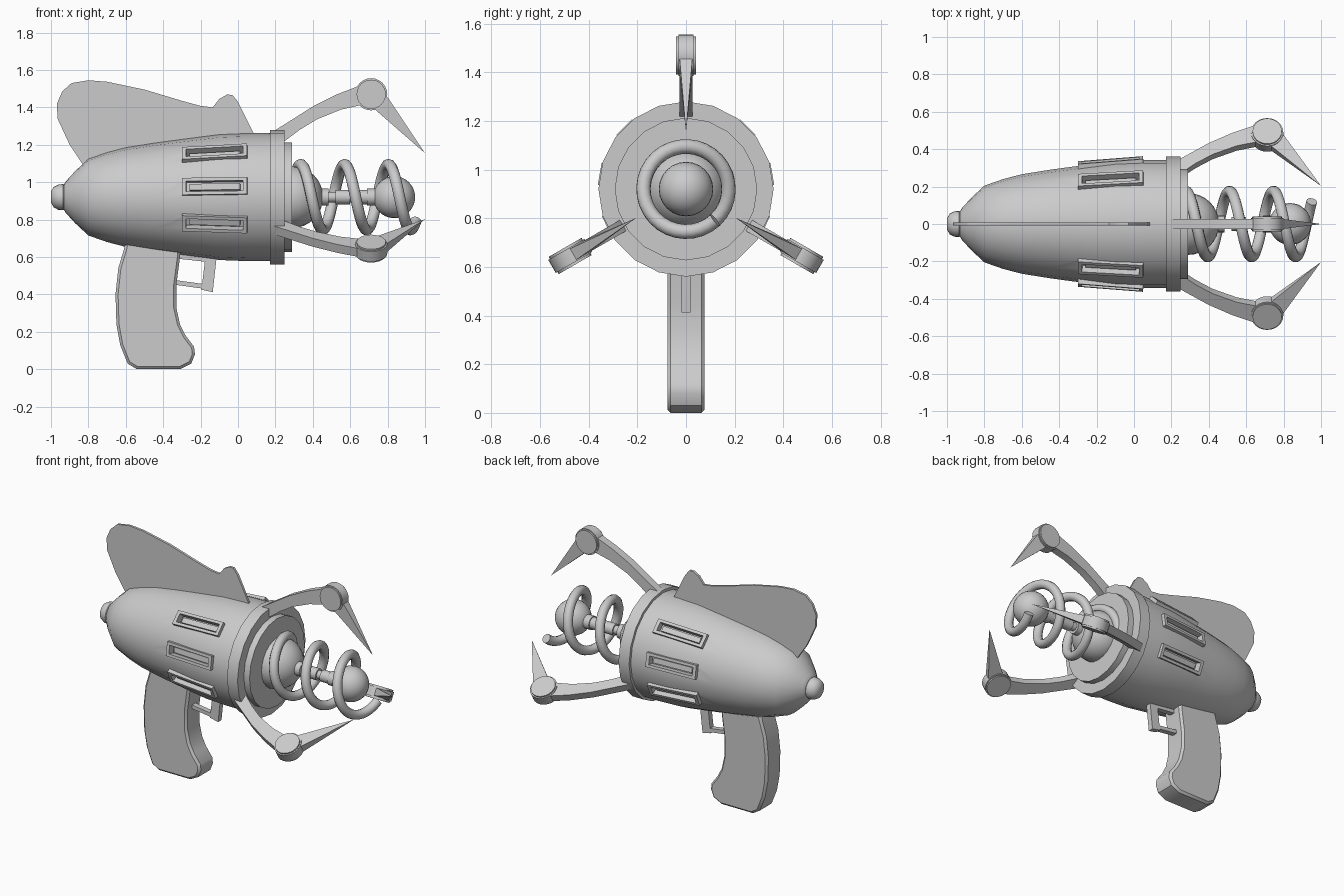
import bpy, bmesh, math
from mathutils import Matrix, Vector

cube = bpy.data.objects.get("Cube")
if cube:
    bpy.data.objects.remove(cube, do_unlink=True)

GREY = bpy.data.materials.new("plain_grey")
GREY.use_nodes = True
colour = (0.6, 0.6, 0.6, 1)
GREY.diffuse_color = colour
GREY.node_tree.nodes["Principled BSDF"].inputs["Base Color"].default_value = colour

AXIS = Matrix.Translation((0, 0, 0.92))   # barrel axis height


def select(obj):
    bpy.ops.object.select_all(action='DESELECT')
    obj.select_set(True)
    bpy.context.view_layer.objects.active = obj


def finish(name, bm, matrix=Matrix(), smooth=True):
    """Turn a bmesh into a named, shaded object."""
    bmesh.ops.recalc_face_normals(bm, faces=bm.faces)
    mesh = bpy.data.meshes.new(name)
    bm.to_mesh(mesh)
    bm.free()
    mesh.materials.append(GREY)
    obj = bpy.data.objects.new(name, mesh)
    bpy.context.collection.objects.link(obj)
    obj.matrix_world = matrix
    if smooth:
        select(obj)
        bpy.ops.object.shade_smooth_by_angle(angle=math.radians(32))
    return obj


def apply_modifier(obj, mod):
    select(obj)
    bpy.ops.object.modifier_apply(modifier=mod.name)


def revolve(name, profile, sides=20):
    """Spin an (x, radius) profile around the barrel axis."""
    bm = bmesh.new()
    verts = [bm.verts.new((x, 0, r)) for x, r in profile]
    edges = [bm.edges.new(pair) for pair in zip(verts, verts[1:])]
    bmesh.ops.spin(bm, geom=verts + edges, cent=(0, 0, 0), axis=(1, 0, 0),
                   angle=math.tau, steps=sides, use_duplicate=False)
    bmesh.ops.remove_doubles(bm, verts=bm.verts, dist=0.0005)
    return finish(name, bm, AXIS)


def plate(name, outline, half, matrix=Matrix(), bevel=0):
    """Extrude an (x, z) outline to a slab centred on y = 0."""
    bm = bmesh.new()
    face = bm.faces.new([bm.verts.new((x, -half, z)) for x, z in outline])
    out = bmesh.ops.extrude_face_region(bm, geom=[face])
    moved = [g for g in out["geom"] if isinstance(g, bmesh.types.BMVert)]
    bmesh.ops.translate(bm, verts=moved, vec=(0, 2 * half, 0))
    obj = finish(name, bm, matrix)
    if bevel:
        mod = obj.modifiers.new("edge", 'BEVEL')
        mod.width, mod.segments = bevel, 1
        mod.limit_method, mod.angle_limit = 'ANGLE', math.radians(50)
        apply_modifier(obj, mod)
    return obj


def ball(name, x, radius):
    bm = bmesh.new()
    bmesh.ops.create_uvsphere(bm, u_segments=24, v_segments=16, radius=radius)
    return finish(name, bm, AXIS @ Matrix.Translation((x, 0, 0)) @ Matrix.Rotation(math.pi / 2, 4, 'Y'))


def box(bm, size, centre, matrix=Matrix()):
    m = matrix @ Matrix.Translation(centre) @ Matrix.Diagonal((*size, 1))
    bmesh.ops.create_cube(bm, size=1, matrix=m)


# Barrel shell, nose and front rings
barrel = revolve("barrel", [(-0.935, 0), (-0.935, 0.06), (-0.92, 0.085), (-0.87, 0.14),
                            (-0.8, 0.205), (-0.7, 0.24), (-0.6, 0.266), (-0.45, 0.29),
                            (-0.28, 0.313), (-0.1, 0.336), (0.05, 0.342), (0.18, 0.342), (0.18, 0)])
revolve("nose_knob", [(-1, 0), (-1, 0.03), (-0.985, 0.055), (-0.96, 0.068),
                      (-0.935, 0.07), (-0.92, 0.06), (-0.92, 0)])
revolve("front_ring", [(0.17, 0), (0.17, 0.36), (0.248, 0.36), (0.248, 0)])
revolve("inner_ring", [(0.24, 0), (0.24, 0.293), (0.29, 0.293), (0.29, 0)])

# Vent windows: pockets cut into the shell, each with a raised frame
vent_places = []
for side in (1, -1):
    for lift in (45, 10, -25):
        turn = math.radians(lift if side < 0 else 180 - lift)
        vent_places.append(AXIS @ Matrix.Rotation(-turn, 4, 'X')
                           @ Matrix.Translation((-0.125, -0.332, 0))
                           @ Matrix.Rotation(math.radians(-4.5), 4, 'Z'))
cut = bmesh.new()
for place in vent_places:
    box(cut, (0.32, 0.08, 0.065), (0, 0, 0), place)
cutter = finish("vent_cutter", cut, smooth=False)
cutter.hide_render = True
mod = barrel.modifiers.new("vents", 'BOOLEAN')
mod.operation, mod.solver, mod.object = 'DIFFERENCE', 'EXACT', cutter
apply_modifier(barrel, mod)
bpy.data.objects.remove(cutter, do_unlink=True)

frames = bmesh.new()
for place in vent_places:
    for s in (1, -1):
        box(frames, (0.35, 0.045, 0.018), (0, 0.008, s * 0.037), place)
        box(frames, (0.022, 0.045, 0.056), (s * 0.164, 0.008, 0), place)
    box(frames, (0.27, 0.03, 0.034), (0, 0.025, 0), place)
finish("vent_frames", frames, smooth=False)

# Emitter: dome, rod with collars, end ball
ball("emitter_dome", 0.29, 0.165)
revolve("emitter_rod", [(0.4, 0), (0.4, 0.045), (0.485, 0.045), (0.485, 0.028), (0.52, 0.028),
                        (0.52, 0.038), (0.6, 0.038), (0.6, 0.028), (0.63, 0.028), (0.63, 0.038),
                        (0.69, 0.038), (0.69, 0.045), (0.76, 0.045), (0.76, 0)], 16)
ball("emitter_ball", 0.835, 0.112)

# Coil spring around the emitter
curve = bpy.data.curves.new("coil", 'CURVE')
curve.dimensions = '3D'
curve.bevel_depth, curve.bevel_resolution, curve.use_fill_caps = 0.03, 3, True
spline = curve.splines.new('POLY')
count = 96
spline.points.add(count - 1)
for i, p in enumerate(spline.points):
    t = -0.35 + 2.97 * i / (count - 1)
    a = t * math.tau
    p.co = (0.335 + 0.235 * t, -0.175 * math.sin(a), 0.175 * math.cos(a), 1)
curve.materials.append(GREY)
coil = bpy.data.objects.new("coil", curve)
bpy.context.collection.objects.link(coil)
coil.matrix_world = AXIS
select(coil)
bpy.ops.object.convert(target='MESH')
bpy.ops.object.shade_smooth_by_angle(angle=math.radians(50))

# Three claws around the barrel
arm_outline = [(0.13, 0.315), (0.25, 0.39), (0.4, 0.485), (0.53, 0.55), (0.66, 0.6), (0.72, 0.56),
               (0.67, 0.495), (0.55, 0.468), (0.42, 0.415), (0.33, 0.36), (0.25, 0.3), (0.2, 0.28)]
for label, degrees in (("top", 0), ("left_side", 120), ("right_side", 240)):
    spoke = AXIS @ Matrix.Rotation(math.radians(degrees), 4, 'X')
    plate(label + "_arm", arm_outline, 0.026, spoke)
    # pivot with stepped caps
    bm = bmesh.new()
    for radius, depth in ((0.086, 0.062), (0.078, 0.082)):
        bmesh.ops.create_cone(bm, cap_ends=True, segments=24, radius1=radius, radius2=radius, depth=depth,
                              matrix=Matrix.Translation((0.712, 0, 0.55)) @ Matrix.Rotation(math.pi / 2, 4, 'X'))
    finish(label + "_pivot", bm, spoke)
    # pointed finger
    bm = bmesh.new()
    base = [bm.verts.new(c) for y in (-0.026, 0.026)
            for c in ((0.8, y, 0.535), (0.725, y, 0.475))]
    ring = [base[0], base[1], base[3], base[2]]
    tip = bm.verts.new((1.0, 0, 0.235))
    bm.faces.new(ring)
    for a, b in zip(ring, ring[1:] + ring[:1]):
        bm.faces.new((a, b, tip))
    finish(label + "_finger", bm, spoke, smooth=False)

# Tail fin on top
plate("fin", [(-0.82, 1.08), (-0.9, 1.2), (-0.965, 1.34), (-0.968, 1.42), (-0.94, 1.485), (-0.89, 1.53),
              (-0.8, 1.545), (-0.7, 1.537), (-0.5, 1.495), (-0.3, 1.435), (-0.2, 1.408), (-0.135, 1.4),
              (-0.1, 1.445), (-0.06, 1.468), (-0.03, 1.467), (0, 1.43), (0.04, 1.35),
              (0.09, 1.25), (0.09, 1.15), (-0.5, 1.08)], 0.008)

# Grip and trigger guard
plate("grip", [(-0.59, 0.72), (-0.61, 0.64), (-0.64, 0.54), (-0.655, 0.4), (-0.65, 0.24), (-0.63, 0.13),
               (-0.59, 0.03), (-0.54, 0), (-0.31, 0), (-0.25, 0.03), (-0.23, 0.08), (-0.235, 0.12),
               (-0.28, 0.18), (-0.31, 0.24), (-0.33, 0.33), (-0.33, 0.45), (-0.31, 0.6), (-0.3, 0.72)],
      0.077, bevel=0.014)
plate("guard_bar", [(-0.36, 0.455), (-0.18, 0.43), (-0.18, 0.455), (-0.36, 0.48)], 0.018)
plate("guard_front", [(-0.195, 0.425), (-0.135, 0.412), (-0.11, 0.64), (-0.17, 0.64)], 0.018)
plate("guard_top", [(-0.36, 0.595), (-0.13, 0.57), (-0.13, 0.64), (-0.36, 0.64)], 0.018)
